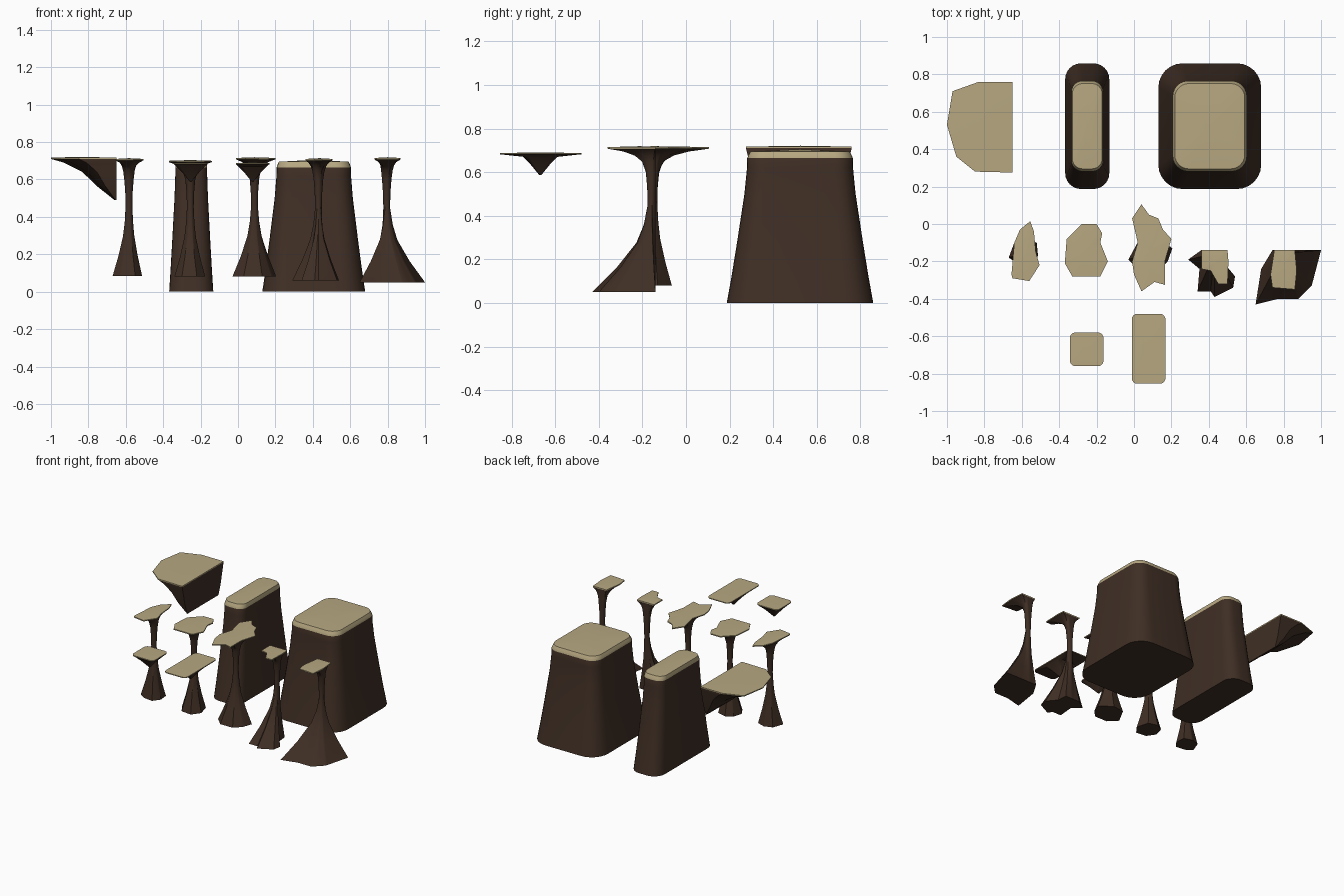
import bpy, bmesh, math

if "Cube" in bpy.data.objects:
    bpy.data.objects.remove(bpy.data.objects["Cube"])


def material(name, color):
    m = bpy.data.materials.new(name)
    m.diffuse_color = (*color, 1)
    m.use_nodes = True
    m.node_tree.nodes["Principled BSDF"].inputs["Base Color"].default_value = m.diffuse_color
    return m


ROCK = material("dark_rock", (0.05, 0.028, 0.018))
GRASS = material("dry_grass", (0.47, 0.39, 0.22))


def loft(name, rings, cap_rings=1, rise=0.004):
    """Skin rings from bottom to top; the last bands and the lid are grass."""
    bm = bmesh.new()
    loops = [[bm.verts.new(p) for p in ring] for ring in rings]
    n = len(loops[0])

    def lid(loop, dz, flip, mat):
        c = [sum(v.co[k] for v in loop) / n for k in range(3)]
        mid = bm.verts.new((c[0], c[1], c[2] + dz))
        for i in range(n):
            a, b = loop[i], loop[(i + 1) % n]
            f = bm.faces.new((b, a, mid) if flip else (a, b, mid))
            f.material_index = mat

    for k in range(len(loops) - 1):
        lo, hi = loops[k], loops[k + 1]
        for i in range(n):
            j = (i + 1) % n
            f = bm.faces.new((lo[i], lo[j], hi[j], hi[i]))
            f.material_index = int(k >= len(loops) - 1 - cap_rings)
    lid(loops[0], 0, True, 0)
    lid(loops[-1], rise, False, 1)
    me = bpy.data.meshes.new(name)
    bm.to_mesh(me)
    bm.free()
    me.materials.append(ROCK)
    me.materials.append(GRASS)
    ob = bpy.data.objects.new(name, me)
    bpy.context.collection.objects.link(ob)
    bpy.ops.object.select_all(action='DESELECT')
    ob.select_set(True)
    bpy.context.view_layer.objects.active = ob
    bpy.ops.object.shade_smooth_by_angle(angle=math.radians(35))
    return ob


def rounded_rect(cx, cy, hx, hy, r, z, seg=6):
    pts = []
    for q, (sx, sy) in enumerate([(1, 1), (-1, 1), (-1, -1), (1, -1)]):
        for i in range(seg + 1):
            a = (q + i / seg) * math.pi / 2
            pts.append((cx + sx * (hx - r) + r * math.cos(a),
                        cy + sy * (hy - r) + r * math.sin(a), z))
    return pts


def reach(poly, c, a):
    """Distance from centre c to the outline in direction a."""
    dx, dy = math.cos(a), math.sin(a)
    best = 0
    for (x1, y1), (x2, y2) in zip(poly, poly[1:] + poly[:1]):
        ex, ey = x2 - x1, y2 - y1
        den = dx * ey - dy * ex
        if abs(den) < 1e-9:
            continue
        px, py = x1 - c[0], y1 - c[1]
        t = (px * ey - py * ex) / den
        u = (px * dy - py * dx) / den
        if t > 0 and -1e-5 <= u <= 1 + 1e-5:
            best = max(best, t)
    return best


# Large mesas: base half sizes shrink towards a flat top
MESA = [(0, 0), (0.12, 0.2), (0.28, 0.44), (0.5, 0.75), (0.62, 0.86),
        (0.665, 0.87), (0.68, 0.93), (0.695, 1.0)]
for name, cx, hx0, hx1, r0, r1 in [("wide_mesa", 0.405, 0.275, 0.187, 0.13, 0.075),
                                   ("narrow_mesa", -0.25, 0.118, 0.08, 0.085, 0.055)]:
    loft(name, [rounded_rect(cx, 0.523, hx0 + (hx1 - hx0) * t, 0.336 - 0.108 * t,
                             r0 + (r1 - r0) * t, z) for z, t in MESA], 2, 0.01)

# Overhanging cliff ledge, flat on its right side
LEDGE = [(-0.65, 0.275), (-0.65, 0.76), (-0.83, 0.76), (-0.97, 0.71),
         (-1.0, 0.53), (-0.95, 0.36), (-0.85, 0.28)]
LEDGE_LEVELS = [(0.49, 0.03, 0.75), (0.565, 0.3, 0.86), (0.64, 0.52, 0.93),
                (0.69, 0.8, 0.98), (0.71, 1, 1), (0.717, 1, 1)]
loft("cliff_ledge", [[(-0.65 + (x + 0.65) * sx, 0.517 + (y - 0.517) * sy, z)
                      for x, y in LEDGE] for z, sx, sy in LEDGE_LEVELS])

# Floating platforms with a short inverted spike underneath
for name, cx, cy, hx, hy, w in [("square_platform", -0.253, -0.67, 0.09, 0.09, 0.09),
                                ("long_platform", 0.078, -0.667, 0.09, 0.187, 0.09)]:
    rings = []
    for z, s in [(0.587, 0.04), (0.61, 0.25), (0.64, 0.52), (0.67, 0.85)]:
        rings.append(rounded_rect(cx, cy, w * s, w * s, 0.3 * w * s, z))
    rings.append(rounded_rect(cx, cy, hx, hy, 0.03, 0.682))
    rings.append(rounded_rect(cx, cy, hx, hy, 0.03, 0.688))
    loft(name, rings, 1, 0.002)

# Pillars: height fraction, pull to base outline, pull to top outline, waist radius
LEVELS = [(0, 1, 0, 0.018), (0.17, 0.56, 0, 0.018), (0.34, 0.21, 0, 0.018),
          (0.46, 0.08, 0, 0.018), (0.6, 0, 0, 0.018), (0.72, 0, 0, 0.02),
          (0.83, 0, 0.01, 0.025), (0.9, 0, 0.1, 0.028), (0.94, 0, 0.3, 0.028),
          (0.968, 0, 0.6, 0.028), (0.988, 0, 1, 0.028), (1, 0, 1, 0.028)]


def pillar(name, cx, z0, z1, base, top, half=False):
    c = (cx, -0.158 if half else -0.15)
    angles = {round(2 * math.pi * i / 24, 4) for i in range(24)}
    for x, y in base + top:
        angles.add(round(math.atan2(y - c[1], x - c[0]) % (2 * math.pi), 4))
    rings = []
    for t, tb, tt, r in LEVELS:
        ring = []
        for a in sorted(angles):
            d = r
            if tb:
                d += tb * (reach(base, c, a) - r)
            if tt:
                d += tt * (reach(top, c, a) - r)
            y = c[1] + d * math.sin(a)
            ring.append((c[0] + d * math.cos(a), min(y, -0.14) if half else y,
                         z0 + (z1 - z0) * t))
        rings.append(ring)
    loft(name, rings)


pillar("slim_pillar", -0.583, 0.085, 0.71,
       [(-0.67, -0.18), (-0.625, -0.21), (-0.55, -0.22), (-0.513, -0.17),
        (-0.52, -0.1), (-0.58, -0.08), (-0.64, -0.1)],
       [(-0.655, -0.27), (-0.64, -0.1), (-0.61, -0.03), (-0.555, 0.015), (-0.535, -0.04),
        (-0.525, -0.15), (-0.505, -0.22), (-0.56, -0.305), (-0.65, -0.29)])
pillar("broad_top_pillar", -0.255, 0.08, 0.70,
       [(-0.34, -0.17), (-0.3, -0.23), (-0.22, -0.24), (-0.175, -0.18),
        (-0.2, -0.09), (-0.27, -0.07), (-0.32, -0.1)],
       [(-0.37, -0.21), (-0.36, -0.08), (-0.28, 0), (-0.2, 0), (-0.17, -0.05),
        (-0.18, -0.1), (-0.14, -0.2), (-0.18, -0.28), (-0.33, -0.28)])
pillar("star_top_pillar", 0.088, 0.08, 0.715,
       [(-0.03, -0.19), (0.03, -0.25), (0.13, -0.25), (0.18, -0.2),
        (0.205, -0.13), (0.12, -0.065), (0.03, -0.08)],
       [(-0.01, 0.03), (0.04, 0.105), (0.08, 0.05), (0.13, 0.03), (0.155, -0.03), (0.2, -0.08),
        (0.165, -0.2), (0.165, -0.325), (0.11, -0.31), (0.04, -0.36), (0, -0.27),
        (-0.01, -0.2), (0.02, -0.1)])
pillar("half_pillar", 0.43, 0.06, 0.71,
       [(0.29, -0.19), (0.36, -0.14), (0.48, -0.14), (0.485, -0.22), (0.54, -0.28),
        (0.53, -0.34), (0.43, -0.39), (0.41, -0.36), (0.34, -0.36), (0.35, -0.24)],
       [(0.36, -0.14), (0.5, -0.14), (0.505, -0.2), (0.5, -0.32),
        (0.45, -0.32), (0.41, -0.25), (0.36, -0.24)], True)
pillar("wide_half_pillar", 0.795, 0.05, 0.715,
       [(0.74, -0.14), (1.0, -0.14), (0.95, -0.33), (0.88, -0.4),
        (0.77, -0.4), (0.65, -0.43), (0.68, -0.24)],
       [(0.75, -0.14), (0.86, -0.14), (0.87, -0.25), (0.86, -0.35),
        (0.74, -0.34), (0.73, -0.27)], True)
